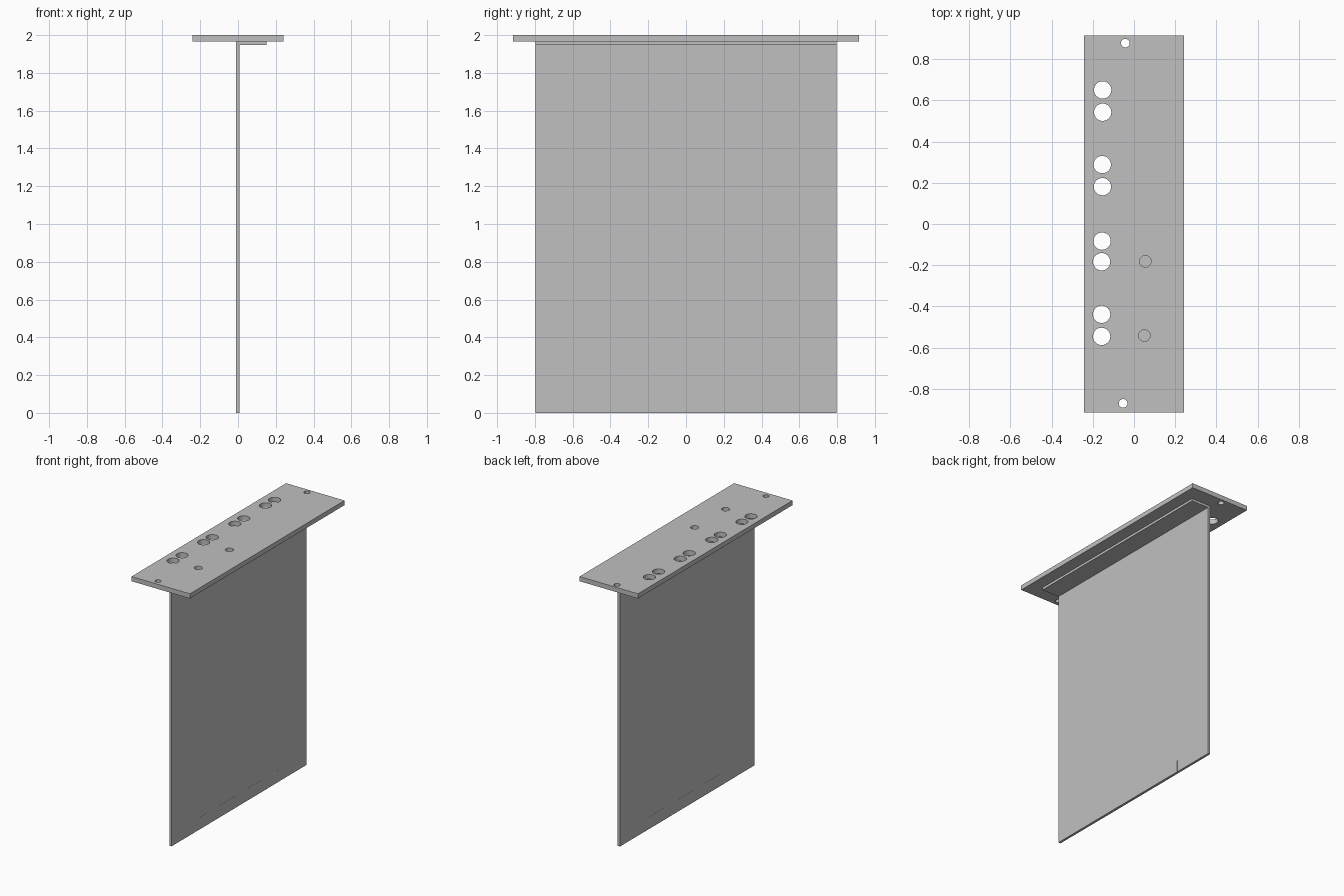
import bpy
import bmesh
from mathutils import Matrix, Vector

if "Cube" in bpy.data.objects:
    bpy.data.objects.remove(bpy.data.objects["Cube"])

grey = bpy.data.materials.new("plain_grey")
grey.use_nodes = True
colour = (0.53, 0.53, 0.53, 1)
grey.diffuse_color = colour
grey.node_tree.nodes["Principled BSDF"].inputs["Base Color"].default_value = colour


def finish(name, bm):
    bmesh.ops.recalc_face_normals(bm, faces=bm.faces)
    mesh = bpy.data.meshes.new(name)
    bm.to_mesh(mesh)
    bm.free()
    mesh.materials.append(grey)
    obj = bpy.data.objects.new(name, mesh)
    bpy.context.collection.objects.link(obj)
    return obj


def box(name, low, high):
    low, high = Vector(low), Vector(high)
    bm = bmesh.new()
    place = Matrix.Translation((low + high) / 2) @ Matrix.Diagonal((*(high - low), 1))
    bmesh.ops.create_cube(bm, size=1, matrix=place)
    return finish(name, bm)


# Top plate with drilled holes
TOP, UNDER = 2.0, 1.965
plate = box("top_plate", (-0.242, -0.915, UNDER), (0.242, 0.915, TOP))

large = [(-0.152, 0.65), (-0.152, 0.542), (-0.154, 0.288), (-0.153, 0.181),
         (-0.155, -0.083), (-0.157, -0.183), (-0.157, -0.438), (-0.157, -0.545)]
medium = [(0.055, -0.181), (0.05, -0.541)]
small = [(-0.042, 0.877), (-0.053, -0.87)]

bm = bmesh.new()
for radius, centres in ((0.042, large), (0.028, medium), (0.021, small)):
    for x, y in centres:
        bmesh.ops.create_cone(bm, cap_ends=True, segments=40, radius1=radius,
                              radius2=radius, depth=0.2,
                              matrix=Matrix.Translation((x, y, TOP)))
drill = finish("hole_cutter", bm)
drill.hide_render = True
drill.hide_set(True)
cut = plate.modifiers.new("holes", 'BOOLEAN')
cut.object = drill
cut.solver = 'EXACT'

# Hanging sheet folded into a flange under the plate
profile = [(-0.011, 0), (0.007, 0), (0.007, 1.947), (0.15, 1.947),
           (0.15, UNDER), (-0.011, UNDER)]
bm = bmesh.new()
face = bm.faces.new([bm.verts.new((x, -0.798, z)) for x, z in profile])
sweep = bmesh.ops.extrude_face_region(bm, geom=[face])
moved = [v for v in sweep["geom"] if isinstance(v, bmesh.types.BMVert)]
bmesh.ops.translate(bm, verts=moved, vec=(0, 1.596, 0))
finish("folded_sheet", bm)

# Thin strip let into the lower edge of the sheet
box("lower_strip", (-0.0115, -0.47, 0), (0.0075, 0.47, 0.09))

# Smooth hole walls, sharp edges
bpy.ops.object.select_all(action='DESELECT')
plate.select_set(True)
bpy.context.view_layer.objects.active = plate
bpy.ops.object.modifier_apply(modifier="holes")
bpy.ops.object.shade_smooth_by_angle()
